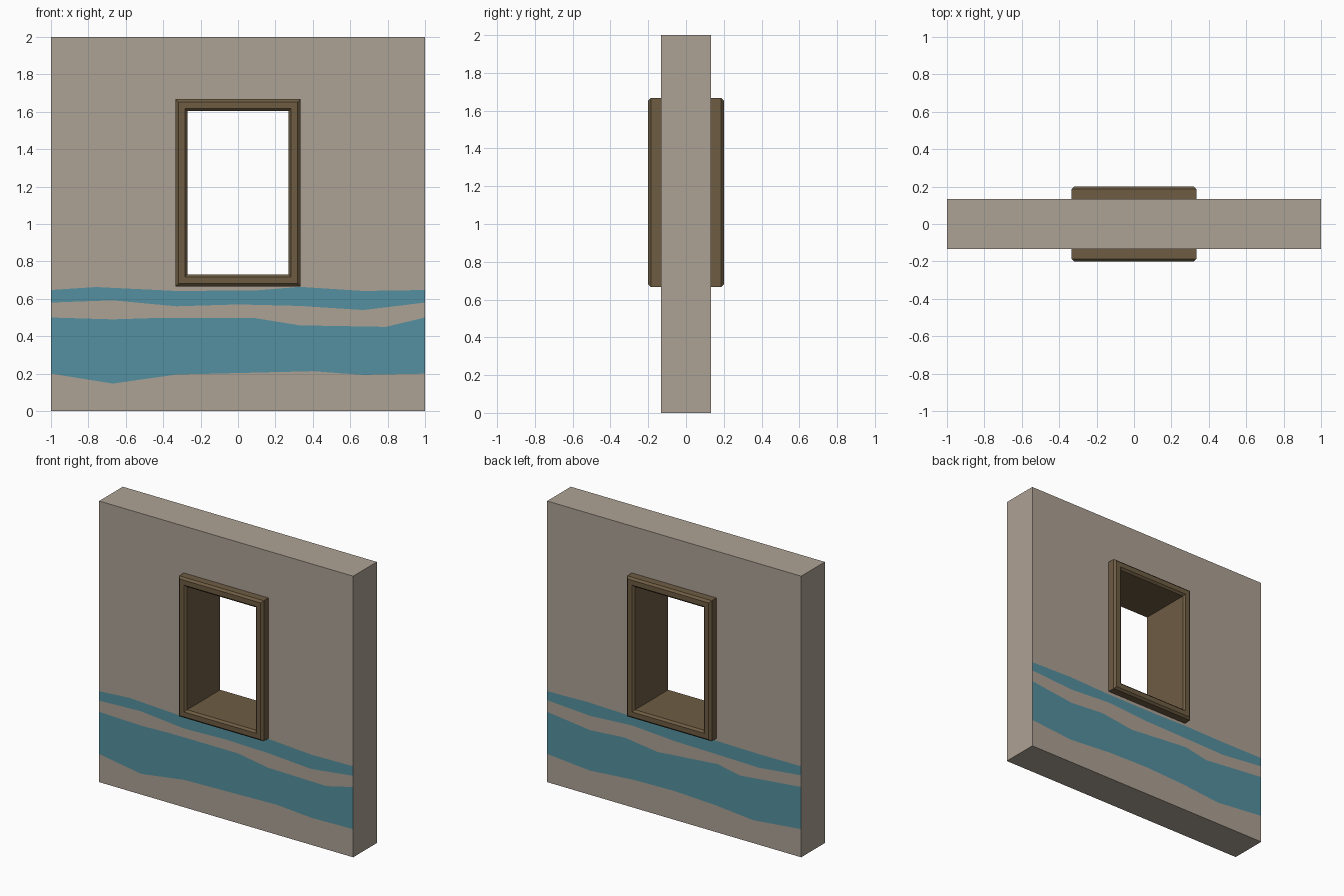
import bpy, bmesh

if "Cube" in bpy.data.objects:
    bpy.data.objects.remove(bpy.data.objects["Cube"])

H, D = 2.0, 0.133           # wall height and half depth
FX, F0, F1 = 0.333, 0.667, 1.667   # frame half width, bottom, top
FD, RIM, CH = 0.2, 0.063, 0.014    # frame half depth, width, chamfer


def material(name, rgb):
    m = bpy.data.materials.new(name)
    m.diffuse_color = (*rgb, 1)
    m.use_nodes = True
    m.node_tree.nodes["Principled BSDF"].inputs["Base Color"].default_value = m.diffuse_color
    return m


def finish(bm, name, mats):
    bmesh.ops.remove_doubles(bm, verts=bm.verts, dist=1e-4)
    bmesh.ops.recalc_face_normals(bm, faces=bm.faces)
    me = bpy.data.meshes.new(name)
    bm.to_mesh(me)
    bm.free()
    for m in mats:
        me.materials.append(m)
    ob = bpy.data.objects.new(name, me)
    bpy.context.collection.objects.link(ob)


plaster = material("plaster", (0.42, 0.36, 0.30))
teal = material("teal_paint", (0.09, 0.28, 0.35))
wood = material("wood", (0.155, 0.107, 0.055))

# Wavy paint borders, bottom to top, read left to right facing each side
front_lines = [
    [(-1, .2), (-.67, .147), (-.33, .195), (.4, .213), (.67, .193), (1, .2)],
    [(-1, .5), (-.67, .49), (-.45, .497), (.09, .497), (.33, .458), (.79, .45), (1, .5)],
    [(-1, .58), (-.67, .592), (-.33, .56), (0, .57), (.33, .562), (.67, .54), (1, .58)],
    [(-1, .647), (-.76, .663), (-.33, .642), (.1, .645), (.33, .664), (.67, .642), (1, .647)],
]
back_lines = [
    [(-1, .2), (-.66, .172), (-.33, .198), (0, .205), (.33, .19), (.62, .163), (1, .2)],
    [(-1, .5), (-.66, .46), (-.39, .48), (-.13, .447), (.34, .487), (.52, .453), (1, .5)],
    [(-1, .583), (-.66, .562), (-.33, .582), (0, .56), (.33, .555), (.67, .548), (1, .583)],
    [(-1, .647), (-.67, .655), (-.33, .645), (.1, .645), (.33, .65), (.67, .645), (1, .647)],
]

# Wall: each broad side is a stack of strips, painted on every second one
bm = bmesh.new()


def face(pts, mat=0):
    f = bm.faces.new([bm.verts.new(p) for p in pts])
    f.material_index = mat


for s, lines in ((1, front_lines), (-1, back_lines)):
    sill = [(-1, F0), (-FX, F0), (FX, F0), (1, F0)]
    stack = [[(-1, 0), (1, 0)], *lines, sill]
    for i, (lo, hi) in enumerate(zip(stack, stack[1:])):
        face([(s * x, -s * D, z) for x, z in lo + hi[::-1]], i % 2)
    # plaster around the opening
    for x0, x1, z0, z1 in ((-1, -FX, F0, F1), (FX, 1, F0, F1), (-1, 1, F1, H)):
        face([(s * x, -s * D, z) for x, z in ((x0, z0), (x1, z0), (x1, z1), (x0, z1))])
    # end of the wall
    face([(s, -D, 0), (s, D, 0), (s, D, H), (s, -D, H)])
for z in (0, H):
    face([(-1, -D, z), (1, -D, z), (1, D, z), (-1, D, z)])
finish(bm, "painted_wall", [plaster, teal])

# Window frame: chamfered section swept round a rectangle, through the wall
half = [(0, -FD + CH), (CH, -FD), (RIM - CH, -FD), (RIM, -FD + CH)]
section = half + [(i, -y) for i, y in half[::-1]]
bm = bmesh.new()
rings = [[bm.verts.new(p) for p in ((-FX + i, y, F0 + i), (FX - i, y, F0 + i),
                                    (FX - i, y, F1 - i), (-FX + i, y, F1 - i))]
         for i, y in section]
for a, b in zip(rings, rings[1:] + rings[:1]):
    for k in range(4):
        n = (k + 1) % 4
        bm.faces.new((a[k], a[n], b[n], b[k]))
finish(bm, "window_frame", [wood])
